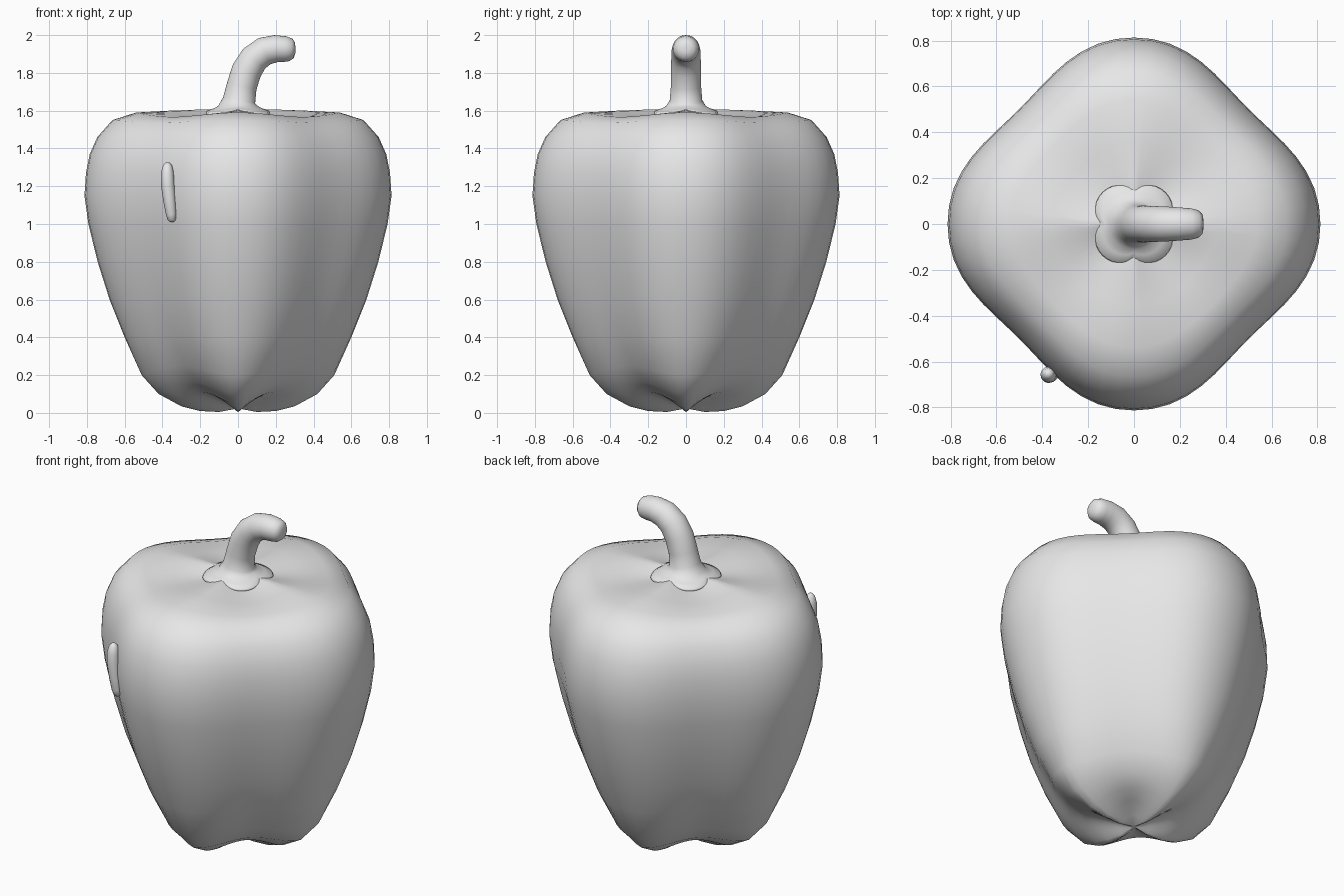
import bpy, bmesh, math
from mathutils import Vector

cube = bpy.data.objects.get("Cube")
if cube:
    bpy.data.objects.remove(cube)

grey = bpy.data.materials.new("plain_grey")
grey.use_nodes = True
COLOUR = (0.8, 0.8, 0.8, 1)
grey.diffuse_color = COLOUR
grey.node_tree.nodes["Principled BSDF"].inputs["Base Color"].default_value = COLOUR


def skin(name, rings):
    """Join rings of points into a closed smooth skin with a fan at each end."""
    bm = bmesh.new()
    loops = [[bm.verts.new(p) for p in ring] for ring in rings]
    n = len(loops[0])
    for low, high in zip(loops, loops[1:]):
        for i in range(n):
            j = (i + 1) % n
            bm.faces.new((low[i], low[j], high[j], high[i]))
    for loop in (loops[0], loops[-1]):
        tip = bm.verts.new(sum((v.co for v in loop), Vector()) / n)
        for i in range(n):
            bm.faces.new((loop[i], loop[(i + 1) % n], tip))
    bmesh.ops.recalc_face_normals(bm, faces=bm.faces)
    for f in bm.faces:
        f.smooth = True
    mesh = bpy.data.meshes.new(name)
    bm.to_mesh(mesh)
    bm.free()
    mesh.materials.append(grey)
    obj = bpy.data.objects.new(name, mesh)
    bpy.context.collection.objects.link(obj)


def lobed_rings(profile, sides):
    """Rings blending between a lobe (on the axes) and a valley (on the diagonals)."""
    rings = []
    for lobe_r, lobe_z, valley_r, valley_z, power in profile:
        ring = []
        for i in range(sides):
            a = math.tau * i / sides
            w = abs(math.sin(2 * a)) ** (2 * power)
            r = lobe_r + (valley_r - lobe_r) * w
            ring.append((r * math.cos(a), r * math.sin(a), lobe_z + (valley_z - lobe_z) * w))
        rings.append(ring)
    return rings


def tube_rings(path, sides):
    """Circles along (x, y, z, radius) points lying near an XZ plane."""
    pts = [Vector(p[:3]) for p in path]
    rings = []
    for k, p in enumerate(pts):
        along = (pts[min(k + 1, len(pts) - 1)] - pts[max(k - 1, 0)]).normalized()
        side = Vector((0, 1, 0))
        out = side.cross(along).normalized()
        rings.append([p + path[k][3] * (math.cos(a) * out + math.sin(a) * side)
                      for a in (math.tau * i / sides for i in range(sides))])
    return rings


# Body: (lobe radius, lobe height, valley radius, valley height, valley sharpness)
skin("pepper_body", lobed_rings([
    (0.02, 0.02, 0.02, 0.025, 0.6), (0.1, 0.005, 0.08, 0.05, 0.6),
    (0.2, 0.01, 0.18, 0.085, 0.6), (0.3, 0.035, 0.27, 0.11, 0.6),
    (0.42, 0.1, 0.36, 0.165, 0.7), (0.51, 0.2, 0.43, 0.25, 0.9),
    (0.6, 0.4, 0.515, 0.41, 1.1), (0.68, 0.6, 0.588, 0.6, 1.15),
    (0.743, 0.8, 0.645, 0.8, 1.15), (0.792, 1, 0.69, 1, 1.15),
    (0.813, 1.15, 0.708, 1.15, 1.15), (0.805, 1.27, 0.704, 1.27, 1.15),
    (0.785, 1.37, 0.69, 1.36, 1.15), (0.745, 1.46, 0.655, 1.45, 1.15),
    (0.665, 1.55, 0.59, 1.535, 1.1), (0.54, 1.59, 0.49, 1.567, 0.9),
    (0.36, 1.6, 0.34, 1.568, 0.7), (0.2, 1.606, 0.2, 1.575, 0.6),
    (0.05, 1.61, 0.05, 1.59, 0.6),
], 64))

# Stem: thin lobed calyx flowing into a stalk that bends over towards +x
calyx = lobed_rings([
    (0.13, 1.59, 0.17, 1.565, 0.4), (0.15, 1.6, 0.195, 1.578, 0.4),
    (0.147, 1.607, 0.19, 1.588, 0.4), (0.125, 1.613, 0.15, 1.602, 0.4),
    (0.105, 1.625, 0.11, 1.62, 0.5),
], 48)
stalk = tube_rings([
    (0.006, 0, 1.655, 0.086), (0.02, 0, 1.73, 0.08), (0.045, 0, 1.81, 0.08),
    (0.085, 0, 1.875, 0.078), (0.14, 0, 1.915, 0.076), (0.2, 0, 1.928, 0.072),
    (0.25, 0, 1.926, 0.068), (0.28, 0, 1.922, 0.06), (0.298, 0, 1.92, 0.042),
    (0.304, 0, 1.92, 0.015)], 48)
skin("stem", calyx + stalk)

# Slim raised bead on the front right flank
skin("flank_bead", tube_rings([
    (-0.35, -0.65, 1.01, 0.008), (-0.35, -0.65, 1.02, 0.021),
    (-0.353, -0.652, 1.05, 0.028), (-0.362, -0.655, 1.12, 0.033),
    (-0.372, -0.658, 1.21, 0.036), (-0.374, -0.656, 1.27, 0.034),
    (-0.373, -0.654, 1.31, 0.024), (-0.373, -0.654, 1.325, 0.009)], 12))
